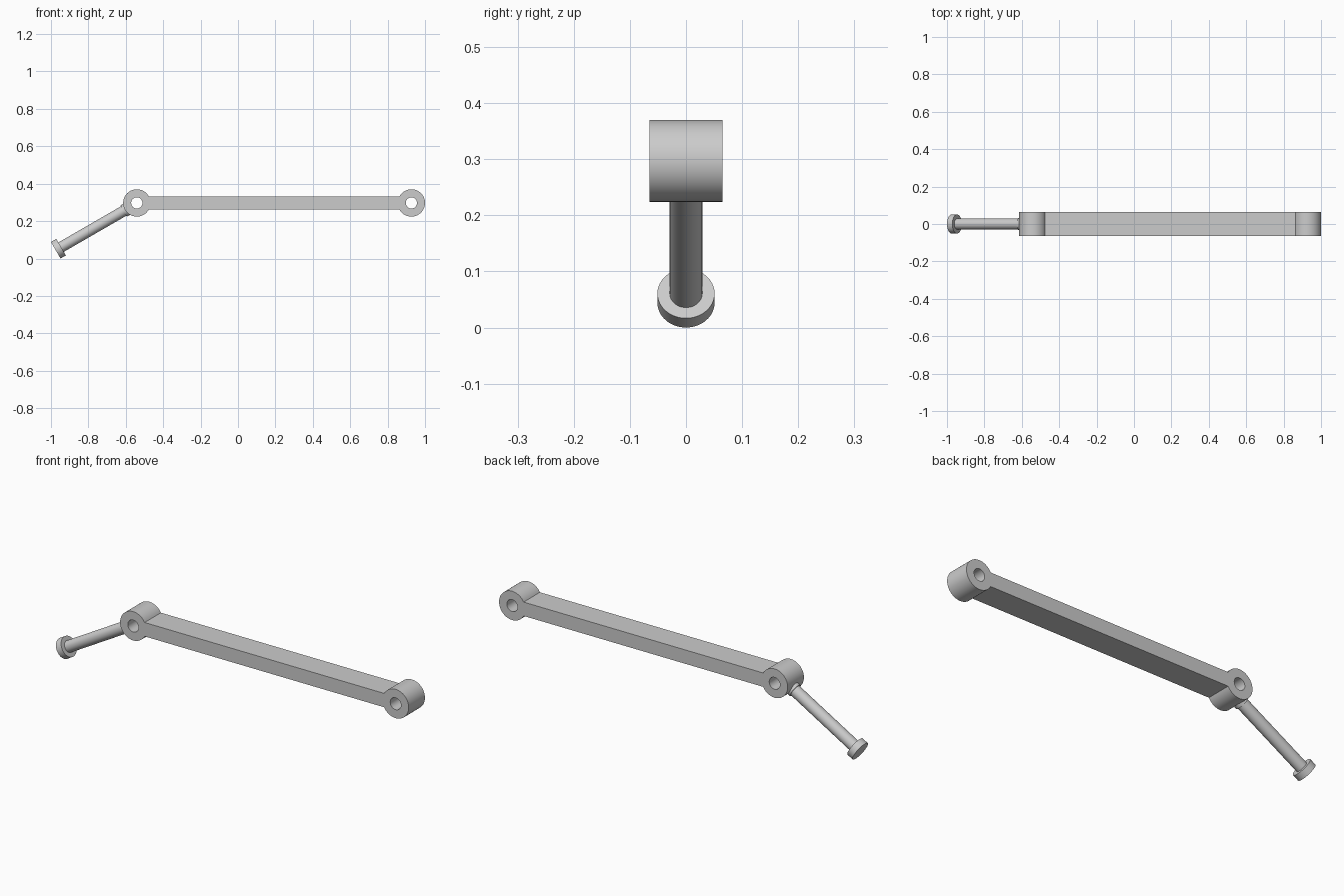
import bpy, bmesh
from math import sin, cos, asin, pi, radians
from mathutils import Vector, Matrix

if "Cube" in bpy.data.objects:
    bpy.data.objects.remove(bpy.data.objects["Cube"])

LEFT_X, RIGHT_X, EYE_Z = -0.541, 0.927, 0.297
EYE_R, HOLE_R, BAR_H, HALF_W = 0.073, 0.030, 0.035, 0.065
SEG = 48


def finish(bm, name):
    bmesh.ops.recalc_face_normals(bm, faces=bm.faces[:])
    mesh = bpy.data.meshes.new(name)
    bm.to_mesh(mesh)
    bm.free()
    obj = bpy.data.objects.new(name, mesh)
    bpy.context.collection.objects.link(obj)
    bpy.ops.object.select_all(action='DESELECT')
    obj.select_set(True)
    bpy.context.view_layer.objects.active = obj
    bpy.ops.object.shade_smooth_by_angle(angle=radians(30))
    return obj


def arc(cx, r, a0, a1, n):
    return [(cx + r * cos(a0 + (a1 - a0) * i / n),
             EYE_Z + r * sin(a0 + (a1 - a0) * i / n)) for i in range(n + 1)]


def add_loop(bm, pts):
    vs = [bm.verts.new((x, -HALF_W, z)) for x, z in pts]
    return [bm.edges.new((vs[i - 1], vs[i])) for i in range(len(vs))]


# Link bar: straight bar with a round pierced eye at each end
a = asin(BAR_H / EYE_R)
bm = bmesh.new()
edges = add_loop(bm, arc(LEFT_X, EYE_R, a, 2 * pi - a, SEG)
                 + arc(RIGHT_X, EYE_R, a - pi, pi - a, SEG))
for cx in (LEFT_X, RIGHT_X):
    edges += add_loop(bm, arc(cx, HOLE_R, 0, 2 * pi, SEG)[:-1])
bmesh.ops.triangle_fill(bm, use_beauty=True, edges=edges, normal=(0, -1, 0))
res = bmesh.ops.extrude_face_region(bm, geom=bm.faces[:], use_keep_orig=True)
bmesh.ops.translate(bm, vec=(0, 2 * HALF_W, 0),
                    verts=[g for g in res["geom"] if isinstance(g, bmesh.types.BMVert)])
finish(bm, "link_bar")

# Angled pin: collar, shaft and flat head turned about one axis
LENGTH, HEAD_T = 0.50, 0.033
profile = [(0, 0.045), (0.035, 0.045), (0.035, 0.080), (0.029, 0.080),
           (0.029, LENGTH - HEAD_T), (0.051, LENGTH - HEAD_T),
           (0.051, LENGTH), (0, LENGTH)]
bm = bmesh.new()
vs = [bm.verts.new((r, 0, d)) for r, d in profile]
es = [bm.edges.new(p) for p in zip(vs, vs[1:])]
bmesh.ops.spin(bm, geom=vs + es, cent=(0, 0, 0), axis=(0, 0, 1),
               angle=2 * pi, steps=SEG)
bmesh.ops.remove_doubles(bm, verts=bm.verts[:], dist=1e-5)
axis = Vector((-cos(pi / 6), 0, -sin(pi / 6)))
tip = Vector((-0.9745, 0, 0.0442))
turn = Vector((0, 0, 1)).rotation_difference(axis).to_matrix().to_4x4()
bm.transform(Matrix.Translation(tip - axis * LENGTH) @ turn)
finish(bm, "angled_pin")
